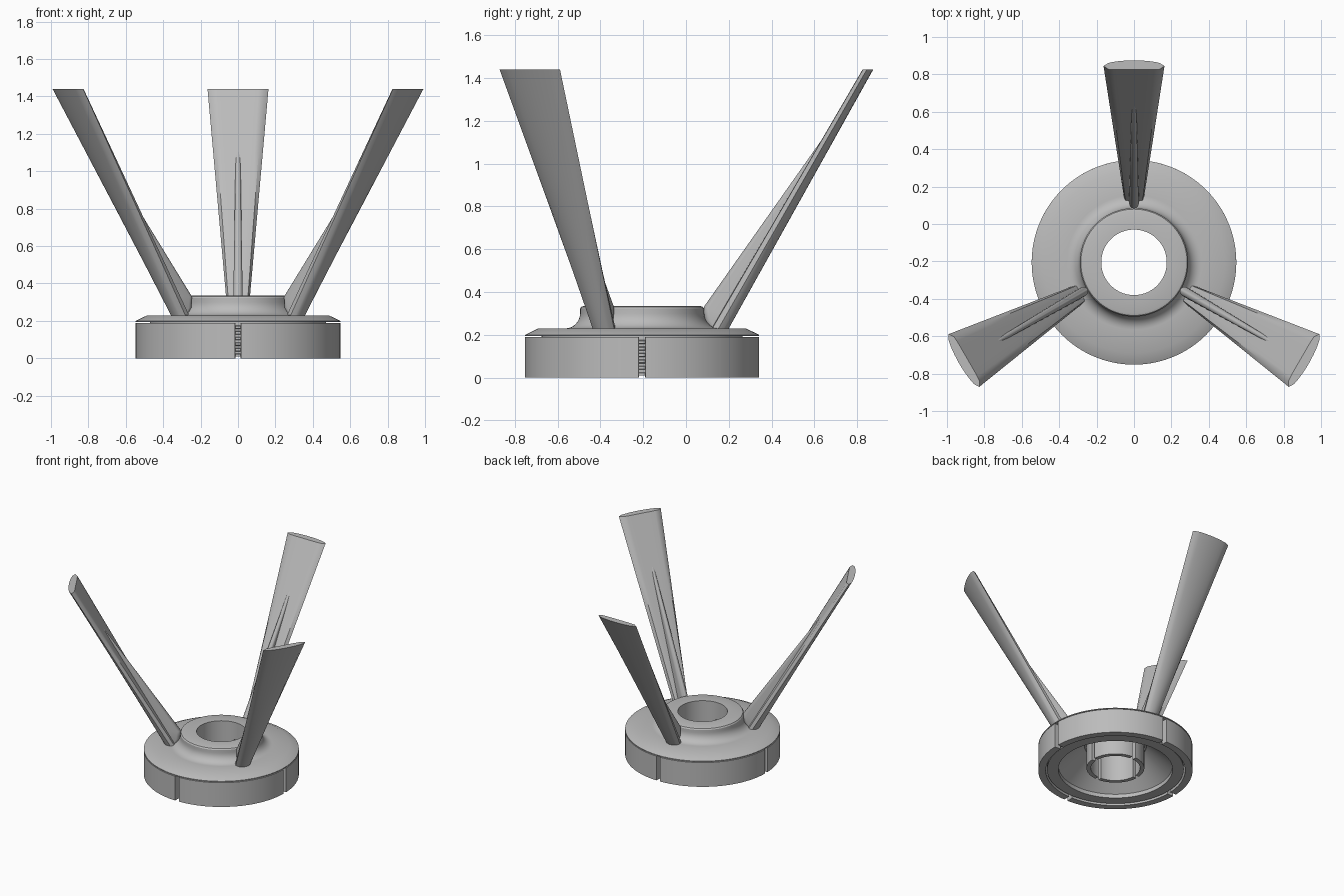
import bpy, bmesh, math
from mathutils import Vector, Matrix

if "Cube" in bpy.data.objects:
    bpy.data.objects.remove(bpy.data.objects["Cube"])

CENTRE = Vector((0, -0.205, 0))

grey = bpy.data.materials.new("plain grey")
grey.use_nodes = True
grey.diffuse_color = (0.5, 0.5, 0.5, 1)
grey.node_tree.nodes["Principled BSDF"].inputs["Base Color"].default_value = (0.5, 0.5, 0.5, 1)


def finish(name, bm, angle=30):
    bmesh.ops.recalc_face_normals(bm, faces=bm.faces)
    mesh = bpy.data.meshes.new(name)
    bm.to_mesh(mesh)
    bm.free()
    mesh.materials.append(grey)
    obj = bpy.data.objects.new(name, mesh)
    bpy.context.collection.objects.link(obj)
    obj.location = CENTRE
    bpy.ops.object.select_all(action='DESELECT')
    obj.select_set(True)
    bpy.context.view_layer.objects.active = obj
    bpy.ops.object.shade_smooth_by_angle(angle=math.radians(angle))
    return obj


def loft(bm, loops, closed=False):
    """Skin a row of equal closed loops, capping the ends unless it closes."""
    rows = [[bm.verts.new(p) for p in loop] for loop in loops]
    pairs = list(zip(rows, rows[1:])) + ([(rows[-1], rows[0])] if closed else [])
    for a, b in pairs:
        for i in range(len(a)):
            j = (i + 1) % len(a)
            bm.faces.new((a[i], a[j], b[j], b[i]))
    if not closed:
        bm.faces.new(rows[0])
        bm.faces.new(rows[-1])


def lathe(bm, profile, start=0, sweep=math.tau, steps=128):
    full = sweep > 6.28
    angles = [start + sweep * i / steps for i in range(steps if full else steps + 1)]
    loft(bm, [[(r * math.cos(a), r * math.sin(a), z) for r, z in profile]
              for a in angles], full)


def slotted_ring(name, r_in, r_out, z0, z1, gap):
    """Four quarter walls with a slot on each axis."""
    bm = bmesh.new()
    half = gap / 2 / r_out
    for k in range(4):
        lathe(bm, [(r_in, z0), (r_out, z0), (r_out, z1), (r_in, z1)],
              k * math.pi / 2 + half, math.pi / 2 - 2 * half, 32)
    return finish(name, bm)


# Cap: hub with rounded rim, concave fillet, flat flange, chamfer, dished underside
fillet = [(0.36 - 0.07 * math.cos(t), 0.30 - 0.07 * math.sin(t))
          for t in [i * math.pi / 16 for i in range(9)]]
cap = [(0.175, 0.335), (0.272, 0.335), (0.284, 0.331), (0.29, 0.322)] + fillet + [
    (0.485, 0.23), (0.547, 0.2), (0.547, 0.194), (0.41, 0.194),
    (0.405, 0.04), (0.22, 0.2), (0.175, 0.2)]
bm = bmesh.new()
lathe(bm, cap)
finish("hub_cap", bm)

# Outer wall and central collar, both slotted
slotted_ring("outer_wall", 0.495, 0.547, 0, 0.189, 0.032)
slotted_ring("central_collar", 0.175, 0.205, 0.02, 0.21, 0.03)

# Ridged ring seen through the slots
ridges = []
for i in range(6):
    z = 0.01 + i * 0.03
    ridges += [(0.485, z), (0.485, z + 0.012), (0.47, z + 0.015), (0.47, z + 0.027)]
bm = bmesh.new()
lathe(bm, [(0.405, 0.01)] + ridges + [(0.47, 0.195), (0.405, 0.195)])
finish("ridged_ring", bm)


def blade_loop(z):
    """Level slice of the blade: nearly flat inside, bowed outside, round ends."""
    f = (z - 0.23) / 1.21
    inner, outer, half = 0.325 + 0.705 * f, 0.405 + 0.675 * f, 0.055 + 0.108 * f
    depth = outer - inner
    loop = []
    for i in range(13):
        u = -1 + i / 6
        edge = (1 - abs(u) ** 8) ** 0.5
        loop.append((u * half, outer - depth * (0.35 * u * u + 0.25 * (1 - edge))))
    for i in range(11):
        u = (1 - (i + 1) / 6)
        loop.append((u * half, inner + depth * 0.12 * abs(u) ** 6))
    return [(x, y, z) for x, y in loop]


# Three splayed blades, each with a tapering rib on its inner side
names = ("rear", "right", "left")
for k, side in enumerate(names):
    turn = Matrix.Rotation(k * math.tau / 3, 4, 'Z')

    bm = bmesh.new()
    loft(bm, [blade_loop(z) for z in (0.2, 0.5, 0.8, 1.1, 1.44)])
    bm.transform(turn)
    finish(side + "_blade", bm, 35)

    bm = bmesh.new()
    loops = []
    for z, inner, half in ((0.22, 0.325, 0.026), (0.27, 0.292, 0.026),
                           (0.33, 0.288, 0.025), (1.12, 0.845, 0.012)):
        back = 0.345 + 0.583 * (z - 0.23)
        back = max(back, inner + 0.01)
        arc = [(half * math.cos(t), inner + half * (1 - math.sin(t)))
               for t in [i * math.pi / 8 for i in range(9)]]
        loops.append([(x, y, z) for x, y in
                      [(half, back + 0.03)] + arc + [(-half, back + 0.03)]])
    loft(bm, loops)
    bm.transform(turn)
    finish(side + "_rib", bm, 35)
